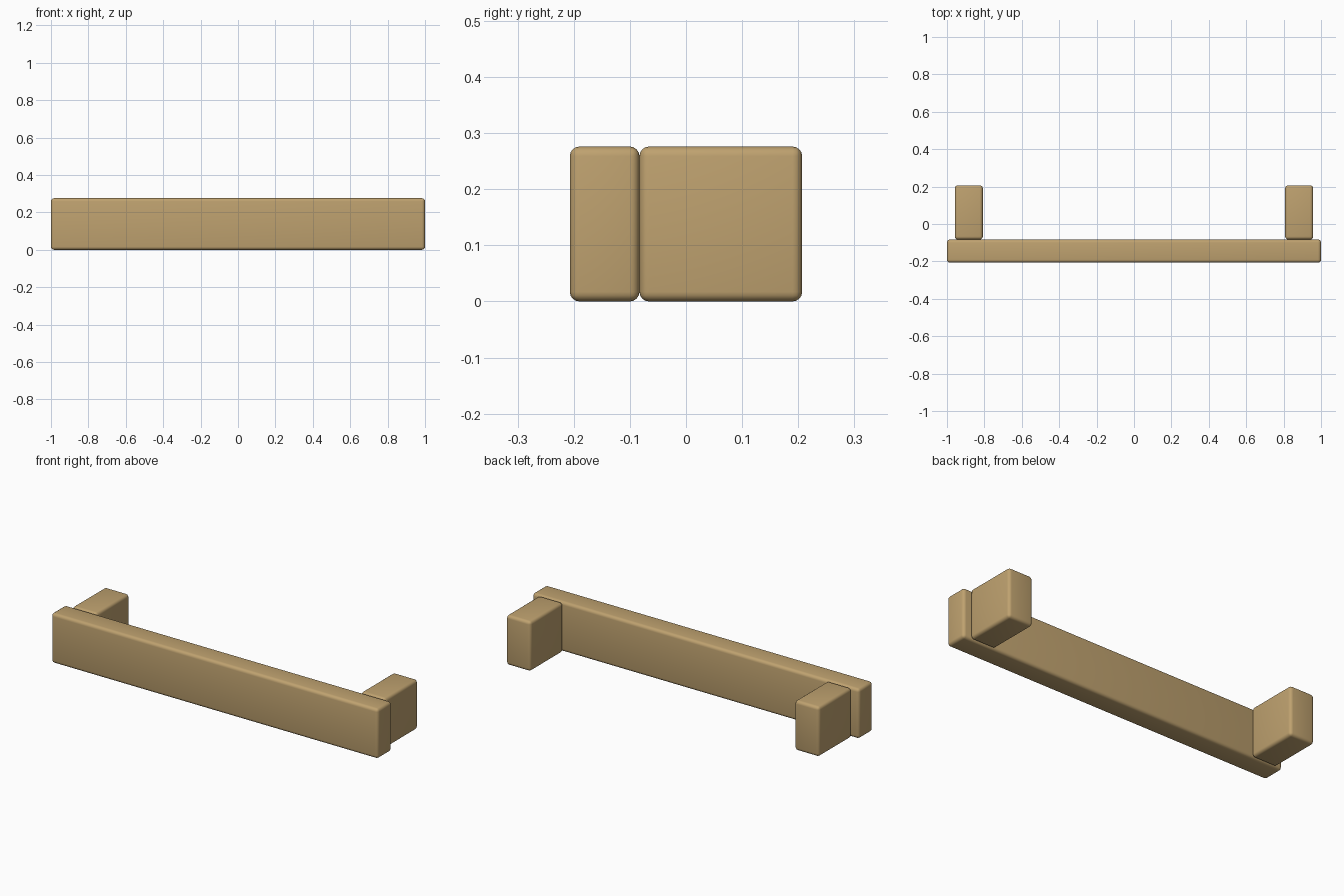
import bpy

if "Cube" in bpy.data.objects:
    bpy.data.objects.remove(bpy.data.objects["Cube"])

wood = bpy.data.materials.new("tan_wood")
wood.diffuse_color = (0.52, 0.36, 0.16, 1.0)
wood.use_nodes = True
wood.node_tree.nodes["Principled BSDF"].inputs["Base Color"].default_value = wood.diffuse_color


def rounded_block(name, lo, hi, radius=0.017):
    """Box between two corners with softly rounded edges."""
    bpy.ops.mesh.primitive_cube_add(
        size=1, location=[(a + b) / 2 for a, b in zip(lo, hi)])
    ob = bpy.context.object
    ob.name = name
    ob.scale = [b - a for a, b in zip(lo, hi)]
    bpy.ops.object.transform_apply(location=False, rotation=False, scale=True)
    bevel = ob.modifiers.new("rounded_edges", 'BEVEL')
    bevel.width = radius
    bevel.segments = 4
    bpy.ops.object.modifier_apply(modifier=bevel.name)
    bpy.ops.object.shade_smooth_by_angle()
    ob.data.materials.append(wood)
    return ob


HEIGHT = 0.276

# Long front bar
rounded_block("grip_bar", (-1.0, -0.207, 0), (1.0, -0.083, HEIGHT))

# Two mounting posts behind the bar, inset from its ends
for side, cx in (("left", -0.883), ("right", 0.883)):
    rounded_block(side + "_post", (cx - 0.075, -0.083, 0),
                  (cx + 0.075, 0.207, HEIGHT))
